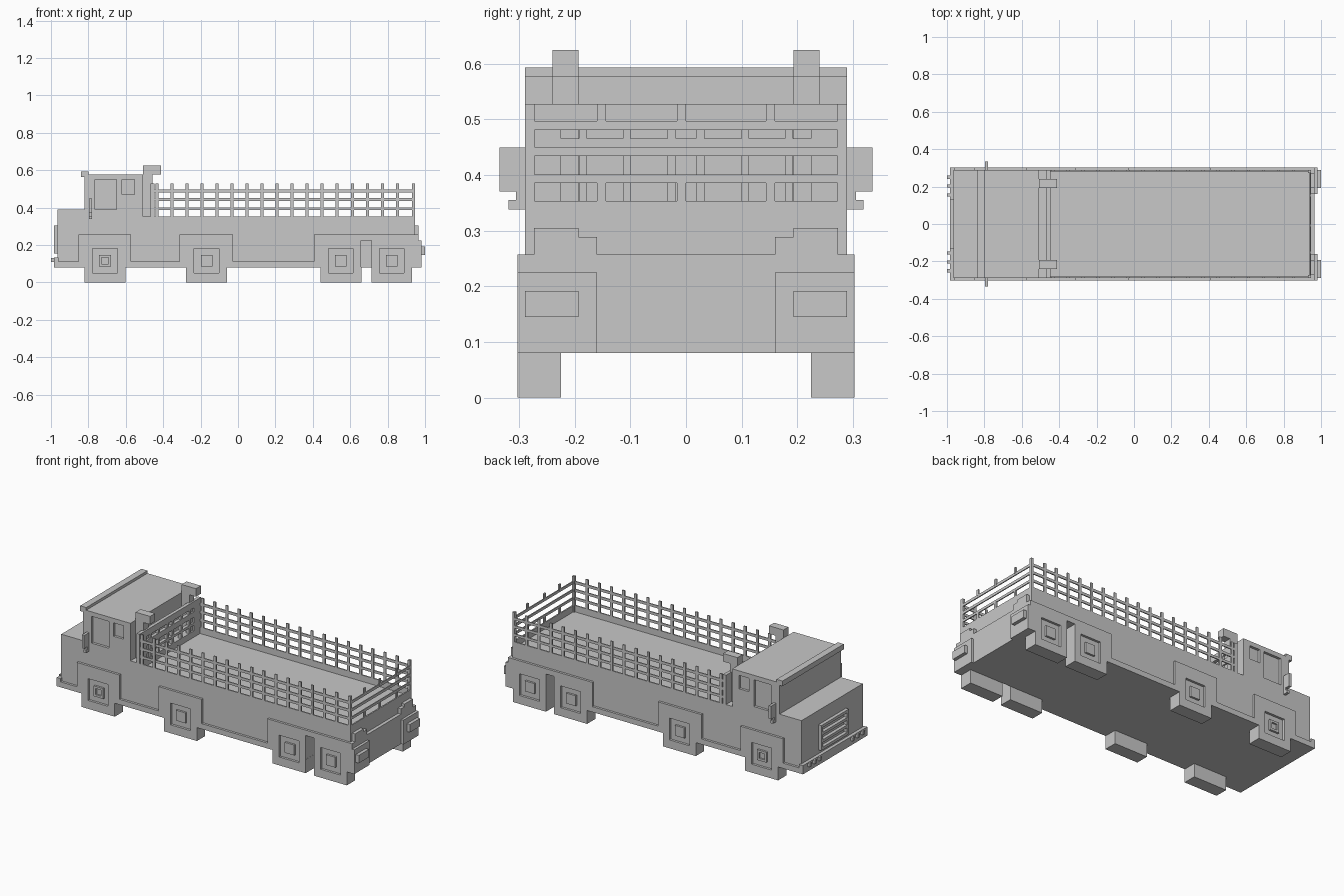
import bpy, bmesh
from mathutils import Vector

old = bpy.data.objects.get("Cube")
if old:
    bpy.data.objects.remove(old)

grey = bpy.data.materials.new("plain grey")
grey.use_nodes = True
colour = (0.58, 0.58, 0.58, 1)
grey.diffuse_color = colour
grey.node_tree.nodes["Principled BSDF"].inputs["Base Color"].default_value = colour


def part(name, boxes, mirror=False):
    """One object from boxes (x0, x1, y0, y1, z0, z1), mirrored across y on request."""
    bm = bmesh.new()
    for x0, x1, y0, y1, z0, z1 in boxes:
        for s in ((1, -1) if mirror else (1,)):
            centre = Vector((x0 + x1, s * (y0 + y1), z0 + z1)) / 2
            size = Vector((x1 - x0, y1 - y0, z1 - z0))
            for v in bmesh.ops.create_cube(bm, size=1)["verts"]:
                v.co = v.co * size + centre
    mesh = bpy.data.meshes.new(name)
    bm.to_mesh(mesh)
    bm.free()
    mesh.materials.append(grey)
    ob = bpy.data.objects.new(name, mesh)
    bpy.context.collection.objects.link(ob)
    return ob


def cut(ob, name, boxes, mirror=True):
    cutter = part(name, boxes, mirror)
    cutter.hide_render = True
    cutter.hide_viewport = True
    cutter.display_type = 'WIRE'
    mod = ob.modifiers.new(name, 'BOOLEAN')
    mod.operation = 'DIFFERENCE'
    mod.solver = 'EXACT'
    mod.object = cutter


W, WIDE = 0.289, 0.303          # half widths of body and fenders
INNER = 0.281                   # inner face of the bed walls
RIM, FLOOR, BACK = 0.353, 0.315, 0.945
wheels = (-0.711, -0.168, 0.55, 0.822)
slot = (0.658, 0.713, 0.225, 0.35, 0.05, 0.225)


def hub_holes(centres):
    return [(c - 0.066, c + 0.066, W, 0.35, 0.05, 0.18) for c in centres]


# Lower body with the sunken cargo bed and the slot between the rear wheels
body = part("body", [(-0.965, BACK, -W, W, 0.08, RIM)])
cut(body, "bed_cutter", [(-0.447, 0.937, -INNER, INNER, FLOOR, 0.5)], False)
cut(body, "body_slot_cutter", [slot])

# Hood and cab with sunken side windows
part("hood", [(-0.965, -0.82, -W, W, RIM, 0.39)])
cab = part("cab", [(-0.82, -0.508, -W, W, RIM, 0.577)])
cut(cab, "window_cutter", [(-0.765, -0.65, 0.274, 0.35, 0.39, 0.55),
                           (-0.62, -0.553, 0.274, 0.35, 0.47, 0.55)])
part("roof_visor", [(-0.84, -0.8, -W, W, 0.562, 0.593)])

# Skirt along the bottom
skirt = part("skirt", [(-0.985, 0.965, -WIDE, WIDE, 0.08, 0.112)])
cut(skirt, "skirt_cutter", hub_holes(wheels) + [slot])

# Fenders and square wheels, with sunken hubs
for name, x0, x1, centres in (("front", -0.852, -0.572, wheels[:1]),
                              ("middle", -0.313, -0.028, wheels[1:2]),
                              ("rear", 0.407, 0.965, wheels[2:])):
    holes = hub_holes(centres)
    fender = part(name + "_fenders", [(x0, x1, 0.28, WIDE, 0.081, 0.257)], True)
    cut(fender, name + "_hub_cutter", holes + ([slot] if name == "rear" else []))
    tyres = part(name + "_wheels", [(c - 0.109, c + 0.109, 0.225, WIDE, 0, 0.081)
                                    for c in centres], True)
    cut(tyres, name + "_tyre_cutter", holes)
    hubs = part(name + "_hubs", [(c - 0.031, c + 0.031, 0.28, 0.301, 0.084, 0.146)
                                 for c in centres], True)
    if name == "front":
        c = centres[0]
        cut(hubs, "hub_cap_cutter", [(c - 0.018, c + 0.018, 0.291, 0.35, 0.097, 0.133)])

# Front bumper with small lamps
part("front_bumper", [(-0.985, -0.96, -WIDE, WIDE, 0.08, 0.132)])
part("front_lamps", [(-1, -0.98, y - 0.009, y + 0.009, 0.11, 0.13)
                     for y in (0.155, 0.203, 0.25)], True)

# Grille frame and slats
bars = [(-0.985, -0.96, -0.13, 0.13, 0.155 + i * 0.0445, 0.1715 + i * 0.0445)
        for i in range(4)]
part("grille", bars + [(-0.985, -0.96, s * 0.122 - 0.008, s * 0.122 + 0.008, 0.155, 0.305)
                       for s in (-1, 1)])

# Side mirrors on brackets
part("mirrors", [(-0.797, -0.781, 0.28, 0.335, 0.37, 0.449),
                 (-0.797, -0.781, 0.28, 0.305, 0.355, 0.37),
                 (-0.797, -0.781, 0.28, 0.319, 0.338, 0.355)], True)

# Exhaust stacks behind the cab
part("exhaust_stacks", [(-0.508, -0.457, 0.193, 0.24, 0.34, 0.625),
                        (-0.457, -0.413, 0.193, 0.24, 0.577, 0.625)], True)

# Headboard in front of the bed, with a grid of openings
headboard = part("headboard", [(-0.467, -0.447, -W, W, 0.34, 0.528)])
edges = (-0.225, -0.192, -0.178, -0.113, -0.1, -0.033, -0.018, 0.018,
         0.033, 0.1, 0.113, 0.178, 0.192, 0.225)
holes = [(-0.5, -0.4, a, b, z0, z1)
         for a, b in zip(edges[::2], edges[1::2])
         for z0, z1 in ((RIM, 0.386), (0.401, 0.434), (0.466, 0.49))]
cut(headboard, "headboard_cutter", holes, False)

# Side fences
rails = ((0.386, 0.401), (0.434, 0.45), (0.481, 0.497))
part("side_fence_rails", [(-0.447, 0.935, 0.282, 0.288, a, b) for a, b in rails], True)
part("side_fence_posts", [(x - 0.008, x + 0.008, INNER, W, RIM - 0.01, 0.528)
                          for x in [-0.433 + 0.0803 * i for i in range(17)]], True)
part("corner_posts", [(0.93, BACK, 0.272, W, FLOOR, 0.528)], True)

# Tail fence with short posts above and below the rails
part("tail_fence_rails", [(0.938, 0.944, -0.28, 0.28, a, b) for a, b in rails])
part("tail_fence_posts", [(0.937, BACK, y - 0.008, y + 0.008, a, b)
                          for y in (-0.152, -0.008, 0.152)
                          for a, b in ((RIM - 0.01, 0.388), (0.49, 0.528))])

# Tail panel, corner boxes and lamps
part("tail_panel", [(0.94, 0.965, -WIDE, WIDE, 0.08, 0.257)])
part("tail_corners", [(0.94, 0.965, 0.193, 0.273, 0.257, 0.305),
                      (0.94, 0.965, 0.16, 0.193, 0.257, 0.289),
                      (0.95, 0.98, 0.16, WIDE, 0.08, 0.225)], True)
part("tail_lamps", [(0.97, 1, 0.193, W, 0.145, 0.192)], True)
